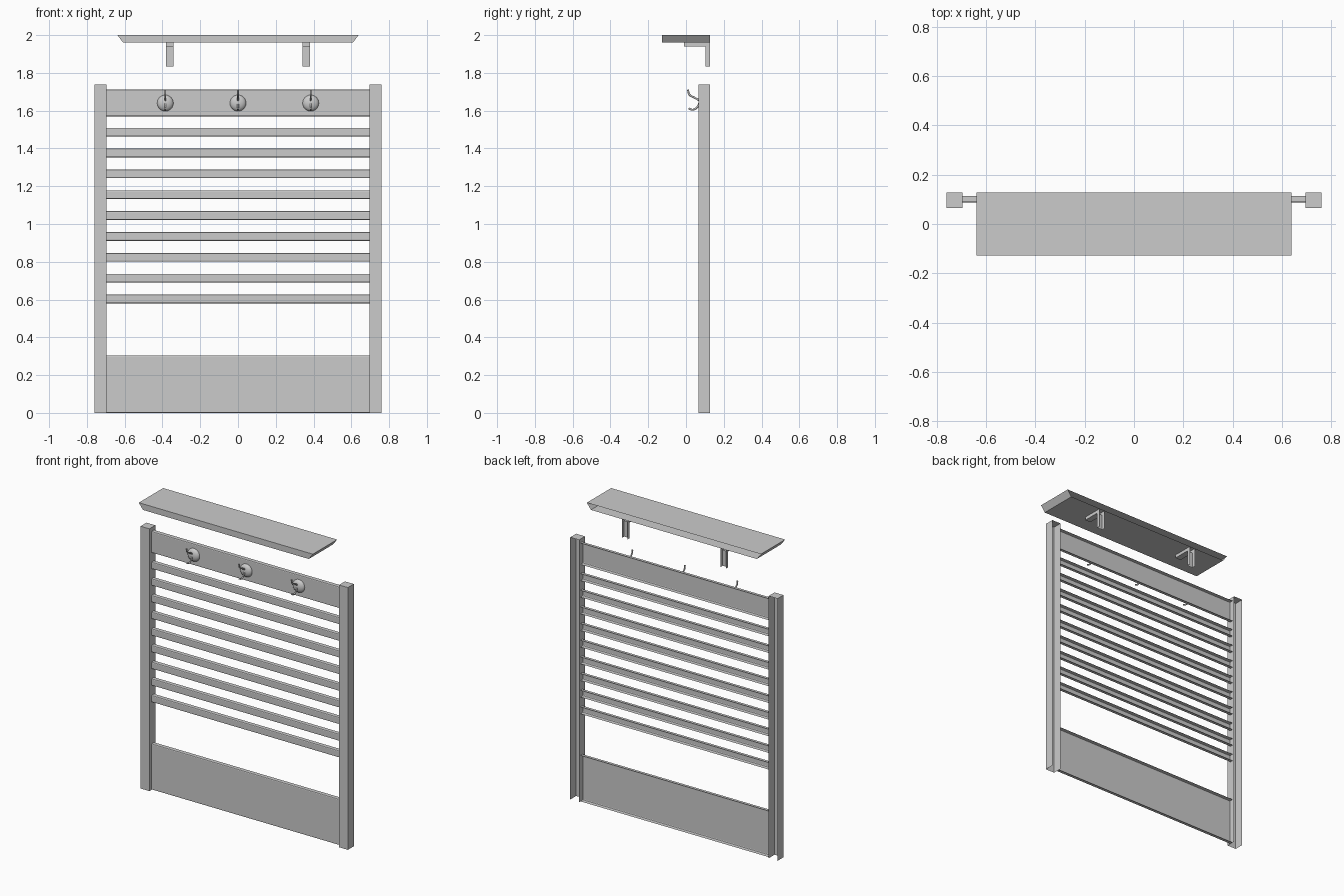
import bpy, bmesh, math
from mathutils import Vector, Matrix

if "Cube" in bpy.data.objects:
    bpy.data.objects.remove(bpy.data.objects["Cube"])


def finish(bm, name, smooth=False):
    me = bpy.data.meshes.new(name)
    bm.to_mesh(me)
    bm.free()
    ob = bpy.data.objects.new(name, me)
    bpy.context.collection.objects.link(ob)
    if smooth:
        for p in me.polygons:
            p.use_smooth = True
    return ob


def open_box(name, lo, hi, open_dirs, taper=0.0):
    """Sheet-metal box; sides facing open_dirs are left out, bottom pulled in by taper on x."""
    bm = bmesh.new()
    bmesh.ops.create_cube(bm, size=1)
    lo, hi = Vector(lo), Vector(hi)
    bm.normal_update()
    gone = [f for f in bm.faces if any(f.normal.dot(Vector(d)) > 0.9 for d in open_dirs)]
    for v in bm.verts:
        s = v.co.copy()
        v.co = Vector([lo[i] + (s[i] + 0.5) * (hi[i] - lo[i]) for i in range(3)])
        if s.z < 0:
            v.co.x -= math.copysign(taper, s.x)
    bmesh.ops.delete(bm, geom=gone, context='FACES')
    return finish(bm, name)


def extrude_x(name, profile, x0, x1, closed=False, skip=(), caps=False):
    """Sweep a (y, z) profile along x, leaving out the listed sides."""
    bm = bmesh.new()
    a = [bm.verts.new((x0, y, z)) for y, z in profile]
    b = [bm.verts.new((x1, y, z)) for y, z in profile]
    n = len(profile)
    for i in range(n if closed else n - 1):
        if i not in skip:
            j = (i + 1) % n
            bm.faces.new((a[i], b[i], b[j], a[j]))
    if caps:
        bm.faces.new(a)
        bm.faces.new(b[::-1])
    if closed:
        bmesh.ops.recalc_face_normals(bm, faces=bm.faces)
    return finish(bm, name)


def rail(name, z0, z1):
    """Front sheet with softened lips turned back at the top and bottom."""
    f, b, r = 0.088, 0.113, 0.006
    k = r * (1 - math.sqrt(0.5))
    low = [(b, z0), (f + r, z0), (f + k, z0 + k), (f, z0 + r)]
    high = [(y, z0 + z1 - z) for y, z in reversed(low)]
    prof = (low + high)[::-1]
    return extrude_x(name, prof, -0.695, 0.695)


# Posts: channels open at the back and foot
BACK, DOWN = (0, 1, 0), (0, 0, -1)
open_box("left_post", (-0.76, 0.065, 0), (-0.695, 0.127, 1.738), [BACK, DOWN])
open_box("right_post", (0.695, 0.065, 0), (0.76, 0.127, 1.738), [BACK, DOWN])

# Panels and slats
rail("top_panel", 1.57, 1.712)
rail("bottom_panel", 0.0, 0.305)
for i in range(9):
    z = 0.58 + i * 0.1104
    rail(f"slat_{i + 1}", z, z + 0.046)

# Shelf with slanted ends, open at the back
open_box("shelf", (-0.638, -0.127, 1.96), (0.638, 0.127, 2.0), [BACK], taper=0.03)

# Shelf brackets: L-shaped channels open towards shelf and wall
ell = [(-0.01, 1.96), (-0.01, 1.939), (0.103, 1.939), (0.103, 1.835),
       (0.127, 1.835), (0.127, 1.96)]
for side, x in (("left", -0.381), ("right", 0.341)):
    extrude_x(side + "_bracket", ell, x, x + 0.04, closed=True, skip=(3, 4, 5), caps=True)


def wire(name, x, points, radius):
    cu = bpy.data.curves.new(name, 'CURVE')
    cu.dimensions = '3D'
    cu.bevel_depth = radius
    cu.bevel_resolution = 2
    cu.resolution_u = 6
    cu.use_fill_caps = True
    sp = cu.splines.new('BEZIER')
    sp.bezier_points.add(len(points) - 1)
    for bp, (y, z) in zip(sp.bezier_points, points):
        bp.co = (x, y, z)
        bp.handle_left_type = bp.handle_right_type = 'AUTO'
    ob = bpy.data.objects.new(name, cu)
    bpy.context.collection.objects.link(ob)


# Hooks: domed base with an upper and a lower prong
for i, x in enumerate((-0.385, 0, 0.385)):
    bm = bmesh.new()
    bmesh.ops.create_uvsphere(bm, u_segments=24, v_segments=12, radius=1)
    bmesh.ops.delete(bm, geom=[v for v in bm.verts if v.co.z < -0.01], context='VERTS')
    m = (Matrix.Translation((x, 0.088, 1.64)) @ Matrix.Rotation(math.pi / 2, 4, 'X')
         @ Matrix.Diagonal((0.043, 0.043, 0.023, 1)))
    bmesh.ops.transform(bm, matrix=m, verts=bm.verts)
    finish(bm, f"hook_base_{i + 1}", True)
    wire(f"hook_upper_prong_{i + 1}", x,
         [(0.075, 1.652), (0.045, 1.669), (0.018, 1.685), (0.01, 1.711)], 0.005)
    wire(f"hook_lower_prong_{i + 1}", x,
         [(0.072, 1.645), (0.058, 1.617), (0.035, 1.605), (0.014, 1.612)], 0.005)
